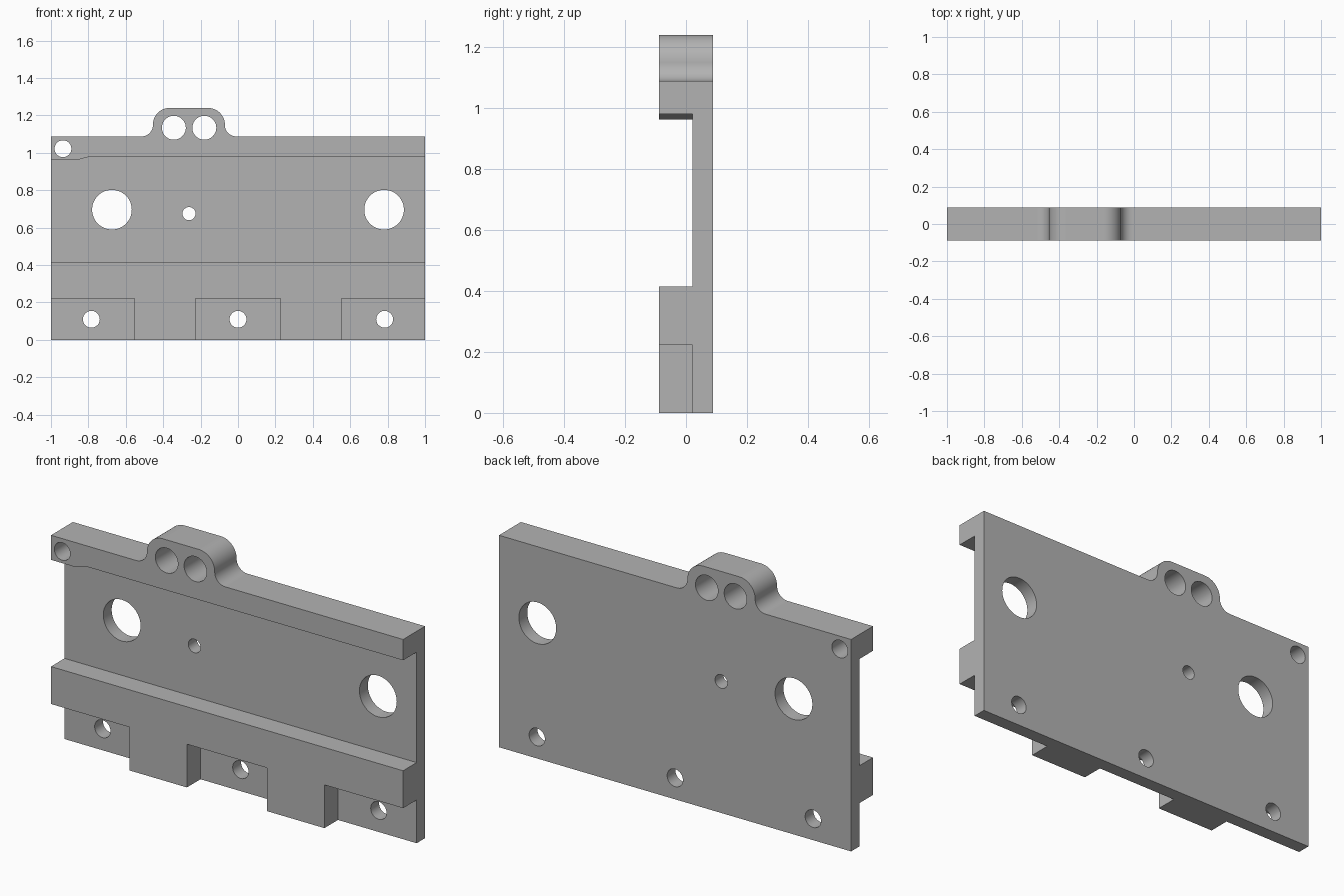
import bpy, bmesh, math

cube = bpy.data.objects.get("Cube")
if cube:
    bpy.data.objects.remove(cube, do_unlink=True)

FRONT, FLOOR, BACK = -0.089, 0.021, 0.089
OUT = 0.2  # how far cutters reach past the plate

grey = bpy.data.materials.new("plain_grey")
grey.use_nodes = True
colour = (0.45, 0.45, 0.45, 1)
grey.diffuse_color = colour
grey.node_tree.nodes["Principled BSDF"].inputs["Base Color"].default_value = colour


def arc(cx, cz, r, start, end, steps=12):
    """Points on an arc in the xz plane, angles in degrees."""
    angles = [math.radians(start + (end - start) * i / steps) for i in range(steps + 1)]
    return [(cx + r * math.cos(a), cz + r * math.sin(a)) for a in angles]


def prism(name, outline, y0, y1):
    """Extrude an xz outline from y0 to y1."""
    bm = bmesh.new()
    face = bm.faces.new([bm.verts.new((x, y0, z)) for x, z in outline])
    moved = bmesh.ops.extrude_face_region(bm, geom=[face])["geom"]
    verts = [v for v in moved if isinstance(v, bmesh.types.BMVert)]
    bmesh.ops.translate(bm, verts=verts, vec=(0, y1 - y0, 0))
    bmesh.ops.recalc_face_normals(bm, faces=bm.faces)
    mesh = bpy.data.meshes.new(name)
    bm.to_mesh(mesh)
    bm.free()
    mesh.materials.append(grey)
    obj = bpy.data.objects.new(name, mesh)
    bpy.context.collection.objects.link(obj)
    return obj


def box(x0, x1, z0, z1):
    return [(x0, z0), (x1, z0), (x1, z1), (x0, z1)]


# Plate outline with the rounded tab on the top edge
top, tab_top = 1.088, 1.24
left, right, fillet, corner = -0.455, -0.07, 0.06, 0.09
outline = [(-1, 0), (1, 0), (1, top)]
outline += arc(right + fillet, top + fillet, fillet, 270, 180)
outline += arc(right - corner, tab_top - corner, corner, 0, 90)
outline += arc(left + corner, tab_top - corner, corner, 90, 180)
outline += arc(left - fillet, top + fillet, fillet, 0, -90)
outline.append((-1, top))
plate = prism("mounting_plate", outline, FRONT, BACK)

cutters = []

# Wide channel across the front, with the lowered lip around the corner hole
channel = [(-1 - OUT, 0.414), (1 + OUT, 0.414), (1 + OUT, 0.981),
           (-0.786, 0.981), (-0.86, 0.962), (-1 - OUT, 0.962)]
cutters.append(prism("channel_cutter", channel, FRONT - OUT, FLOOR))

# Three recesses along the bottom edge
for x0, x1 in [(-1 - OUT, -0.553), (-0.228, 0.228), (0.553, 1 + OUT)]:
    cutters.append(prism("recess_cutter", box(x0, x1, -OUT, 0.222), FRONT - OUT, FLOOR))

# Through holes: x, z, radius
holes = [(-0.343, 1.134, 0.064), (-0.18, 1.134, 0.064), (-0.936, 1.022, 0.045),
         (-0.674, 0.696, 0.106), (0.781, 0.696, 0.106), (-0.262, 0.675, 0.035),
         (-0.784, 0.11, 0.045), (0, 0.11, 0.045), (0.784, 0.11, 0.045)]
for x, z, r in holes:
    cutters.append(prism("hole_cutter", arc(x, z, r, 0, 360, 48)[:-1], FRONT - OUT, BACK + OUT))

bpy.ops.object.select_all(action="DESELECT")
plate.select_set(True)
bpy.context.view_layer.objects.active = plate
for cutter in cutters:
    mod = plate.modifiers.new("cut", "BOOLEAN")
    mod.operation = "DIFFERENCE"
    mod.solver = "EXACT"
    mod.object = cutter
    bpy.ops.object.modifier_apply(modifier=mod.name)
    bpy.data.objects.remove(cutter, do_unlink=True)

bpy.ops.object.shade_smooth_by_angle(angle=math.radians(30))
# Keep the shallow bend of the lip crisp and the flat faces flat
for face in plate.data.polygons:
    if max(abs(c) for c in face.normal) > 0.9999 and face.area > 0.01:
        face.use_smooth = False
